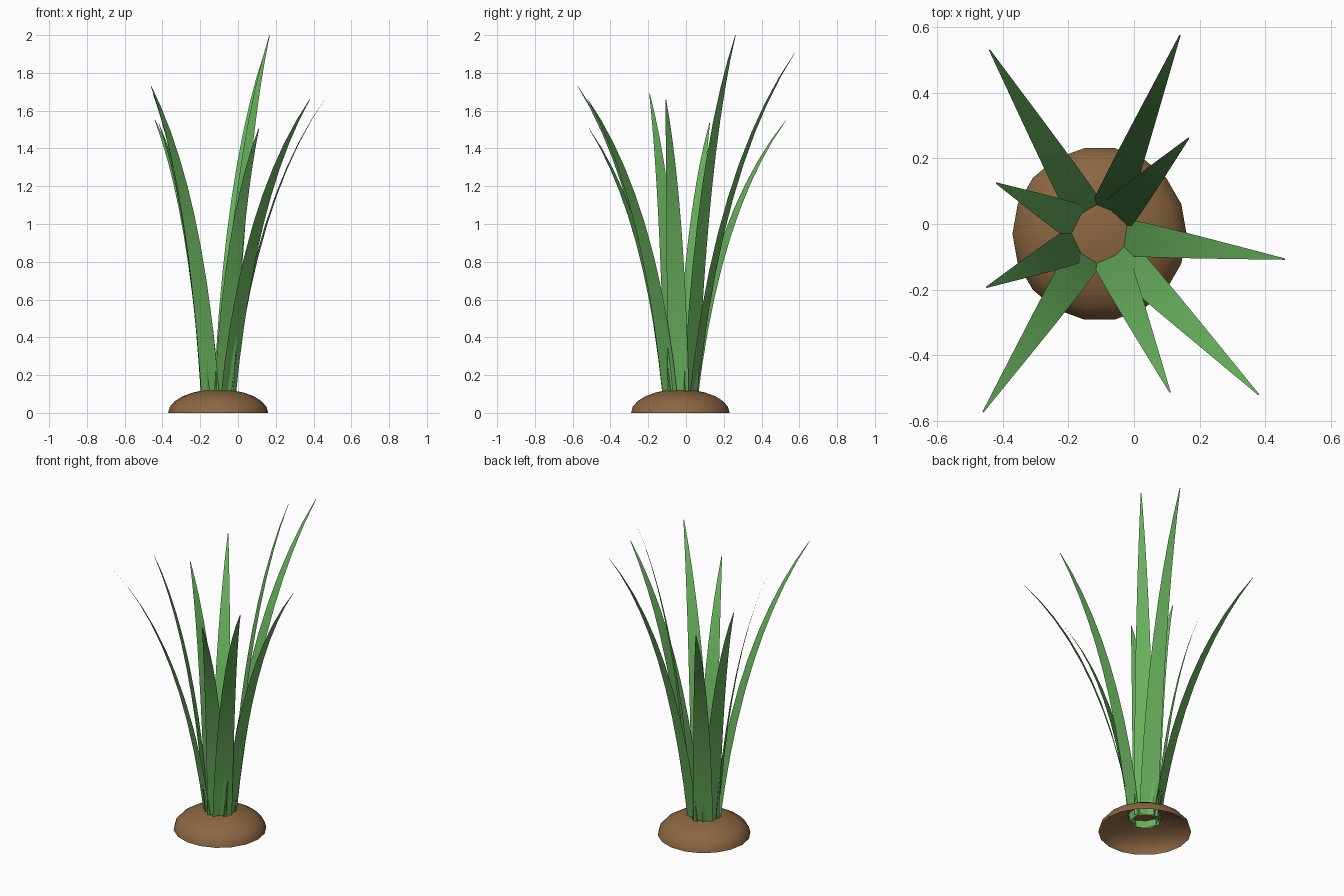
import bpy, bmesh, math
from mathutils import Vector

cube = bpy.data.objects.get("Cube")
if cube:
    bpy.data.objects.remove(cube, do_unlink=True)

CENTRE = Vector((-0.105, -0.03, 0.0))


def material(name, rgb):
    m = bpy.data.materials.new(name)
    m.use_nodes = True
    col = (*rgb, 1.0)
    m.diffuse_color = col
    bsdf = m.node_tree.nodes["Principled BSDF"]
    bsdf.inputs["Base Color"].default_value = col
    bsdf.inputs["Roughness"].default_value = 0.9
    return m


SOIL = material("soil brown", (0.26, 0.133, 0.054))
GREEN = material("leaf green", (0.14, 0.44, 0.11))


def finish(bm, name, mat):
    me = bpy.data.meshes.new(name)
    bm.to_mesh(me)
    bm.free()
    me.materials.append(mat)
    ob = bpy.data.objects.new(name, me)
    bpy.context.collection.objects.link(ob)
    bpy.ops.object.select_all(action='DESELECT')
    ob.select_set(True)
    bpy.context.view_layer.objects.active = ob
    bpy.ops.object.shade_smooth_by_angle(angle=math.radians(40))
    return ob


# Soil mound: upper half of a flattened sphere, open underneath
def soil_mound(radius=0.265, height=0.125, sides=18, rings=6):
    bm = bmesh.new()
    loops = []
    for i in range(rings):
        a = math.pi / 2 * i / rings
        loops.append([bm.verts.new(CENTRE + Vector((
            radius * math.cos(a) * math.cos(2 * math.pi * j / sides),
            radius * math.cos(a) * math.sin(2 * math.pi * j / sides),
            height * math.sin(a)))) for j in range(sides)])
    top = bm.verts.new(CENTRE + Vector((0, 0, height)))
    for j in range(sides):
        k = (j + 1) % sides
        for lo, hi in zip(loops, loops[1:]):
            bm.faces.new((lo[j], lo[k], hi[k], hi[j]))
        bm.faces.new((loops[-1][j], loops[-1][k], top))
    finish(bm, "soil_mound", SOIL)


# Grass blade: flat tapering strip that leans out from the root and droops to its tip
def blade(name, tip, width=0.108, root_r=0.073, root_z=0.07,
          lean=0.48, sag=0.25, steps=10):
    tip = Vector(tip)
    out = Vector((tip.x - CENTRE.x, tip.y - CENTRE.y, 0))
    reach = out.length
    out.normalize()
    side = Vector((-out.y, out.x, 0))
    bm = bmesh.new()
    prev = None
    for i in range(steps + 1):
        s = i / steps
        r = root_r + (reach - root_r) * (lean * s + (1 - lean) * s * s)
        z = root_z + (tip.z - root_z) * (s - sag * s * s) / (1 - sag)
        mid = CENTRE + out * r + Vector((0, 0, z))
        half = 0.5 * width * (1 - s ** 1.7) + 0.002
        row = [bm.verts.new(mid - side * half), bm.verts.new(mid + side * half)]
        if prev:
            bm.faces.new((prev[0], prev[1], row[1], row[0]))
        prev = row
    finish(bm, name, GREEN)


soil_mound()
TIPS = [
    (0.46, -0.107, 1.66), (0.167, 0.262, 2.0), (0.14, 0.575, 1.905),
    (-0.44, 0.53, 1.55), (-0.42, 0.125, 1.535), (-0.45, -0.193, 1.69),
    (-0.46, -0.573, 1.73), (0.11, -0.513, 1.505), (0.38, -0.52, 1.66),
]
for n, tip in enumerate(TIPS, 1):
    blade(f"grass_blade_{n}", tip)
